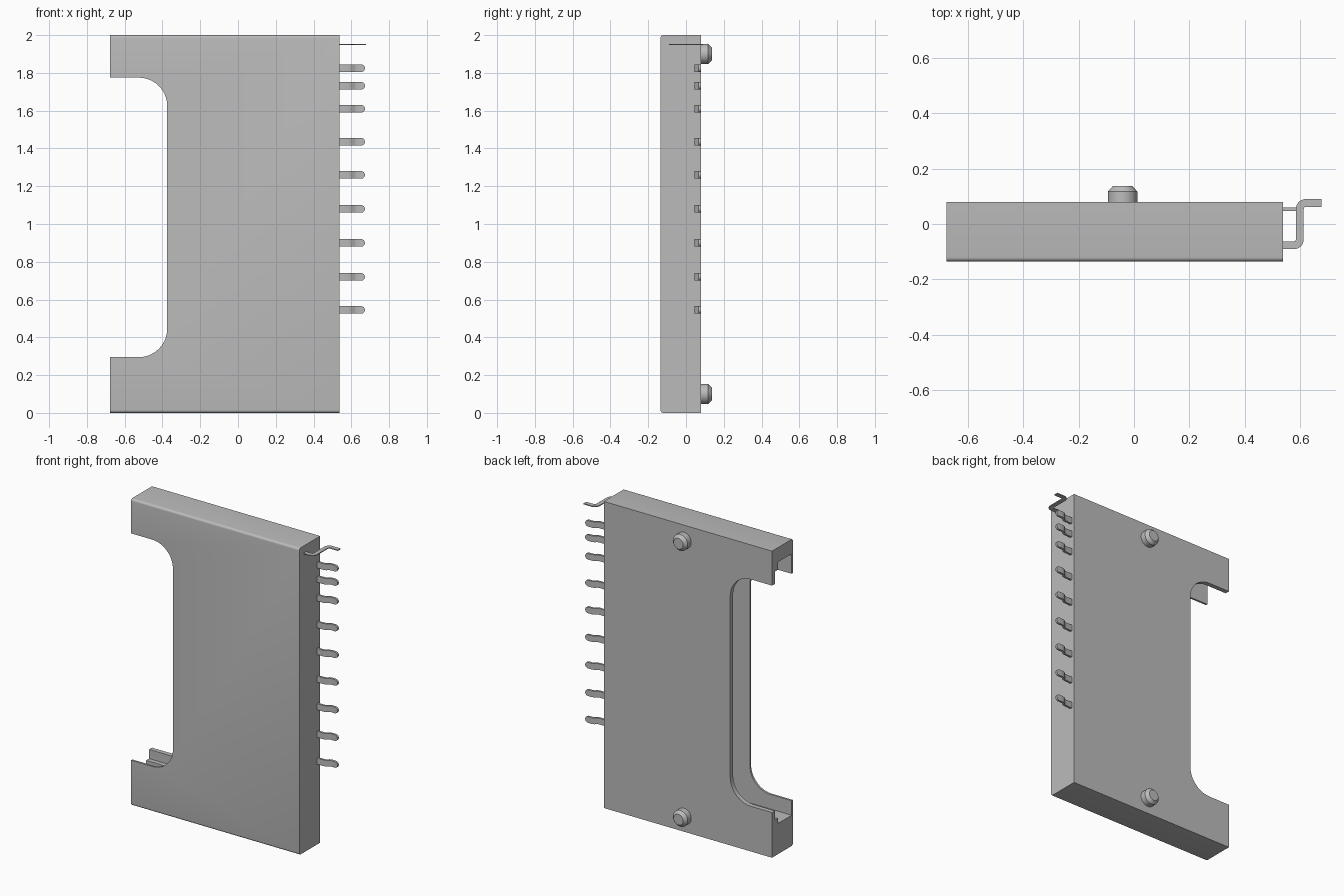
import bpy, bmesh, math
from mathutils import Vector

if "Cube" in bpy.data.objects:
    bpy.data.objects.remove(bpy.data.objects["Cube"])

grey = bpy.data.materials.new("plain grey")
grey.use_nodes = True
COLOUR = (0.5, 0.5, 0.5, 1)
grey.diffuse_color = COLOUR
grey.node_tree.nodes["Principled BSDF"].inputs["Base Color"].default_value = COLOUR

LEFT, RIGHT = -0.677, 0.537
FRONT, BACK = -0.135, 0.08


def finish(name, bm):
    bmesh.ops.recalc_face_normals(bm, faces=bm.faces)
    mesh = bpy.data.meshes.new(name)
    bm.to_mesh(mesh)
    bm.free()
    mesh.materials.append(grey)
    obj = bpy.data.objects.new(name, mesh)
    bpy.context.collection.objects.link(obj)
    return obj


def smooth(obj):
    bpy.ops.object.select_all(action="DESELECT")
    obj.select_set(True)
    bpy.context.view_layer.objects.active = obj
    bpy.ops.object.shade_smooth_by_angle(angle=math.radians(30))


def prism(name, points, shift):
    bm = bmesh.new()
    face = bm.faces.new([bm.verts.new(p) for p in points])
    new = bmesh.ops.extrude_face_region(bm, geom=[face])["geom"]
    verts = [g for g in new if isinstance(g, bmesh.types.BMVert)]
    bmesh.ops.translate(bm, verts=verts, vec=shift)
    return finish(name, bm)


def arc(cx, cy, r, start, end, steps=10):
    angles = [math.radians(start + (end - start) * i / steps) for i in range(steps + 1)]
    return [(cx + r * math.cos(a), cy + r * math.sin(a)) for a in angles]


def cut(obj, cutter):
    mod = obj.modifiers.new("cut", "BOOLEAN")
    mod.operation, mod.solver, mod.object = "DIFFERENCE", "EXACT", cutter
    bpy.context.view_layer.objects.active = obj
    bpy.ops.object.modifier_apply(modifier=mod.name)
    bpy.data.objects.remove(cutter)


def ribbon(name, path, thick, z):
    """Bent strip: path holds x, y and half height; thickness follows the bend."""
    bm = bmesh.new()
    pts = [Vector(p[:2]) for p in path]
    rings = []
    for i, p in enumerate(pts):
        before = (p - pts[i - 1]).normalized() if i else (pts[1] - p).normalized()
        after = (pts[i + 1] - p).normalized() if i + 1 < len(pts) else before
        t = (before + after).normalized()
        n = Vector((-t.y, t.x)) * thick / 2 / max(t.dot(after), 0.5)
        h = path[i][2]
        rings.append([bm.verts.new((p.x + s * n.x, p.y + s * n.y, z + u * h))
                      for s, u in ((-1, -1), (1, -1), (1, 1), (-1, 1))])
    for a, b in zip(rings, rings[1:]):
        for k in range(4):
            bm.faces.new((a[k], a[k - 1], b[k - 1], b[k]))
    bm.faces.new(rings[0])
    bm.faces.new(rings[-1])
    obj = finish(name, bm)
    smooth(obj)


# Housing with rounded front edges
r = 0.015
section = ([(BACK, 0), (BACK, 2)] + arc(FRONT + r, 2 - r, r, 90, 180, 5)
           + arc(FRONT + r, r, r, 180, 270, 5))
housing = prism("housing", [(LEFT, y, z) for y, z in section], (RIGHT - LEFT, 0, 0))

# Stepped card slot, open at the side
slot = [(-0.122, 0.2), (0.02, 0.2), (0.02, 0.235), (0.05, 0.235),
        (0.05, 1.855), (0.02, 1.855), (0.02, 1.905), (-0.122, 1.905)]
cut(housing, prism("slot_cutter", [(LEFT - 0.1, y, z) for y, z in slot], (1.2, 0, 0)))

# Finger notch through both walls
edge, low, high, rad = -0.375, 0.295, 1.775, 0.15
notch = ([(LEFT - 0.1, low)] + arc(edge - rad, low + rad, rad, -90, 0)
         + arc(edge - rad, high - rad, rad, 0, 90) + [(LEFT - 0.1, high)])
cut(housing, prism("notch_cutter", [(x, -0.3, z) for x, z in notch], (0, 0.6, 0)))
smooth(housing)

# Locating pegs with chamfered tips
for label, z in (("lower", 0.1), ("upper", 1.9)):
    bm = bmesh.new()
    rings = [[bm.verts.new((-0.041 + x, y, z + h)) for x, h in arc(0, 0, rr, 0, 348.75, 31)]
             for y, rr in ((0.075, 0.053), (0.117, 0.053), (0.137, 0.035))]
    for a, b in zip(rings, rings[1:]):
        for k in range(len(a)):
            bm.faces.new((a[k], a[k - 1], b[k - 1], b[k]))
    bm.faces.new(rings[0])
    bm.faces.new(rings[-1])
    smooth(finish(label + "_peg", bm))

# Contact pins: gentle step, rounded tip
H, TIP = 0.02, 0.672
contact = [(0.52, 0.053, H), (0.585, 0.053, H), (0.598, 0.057, H),
           (0.612, 0.069, H), (0.625, 0.073, H)]
contact += [(TIP - H + H * math.sin(a), 0.073, H * math.cos(a))
            for a in [math.radians(d) for d in (0, 20, 40, 60, 78)]]
for i, z in enumerate((0.545, 0.72, 0.9, 1.08, 1.26, 1.435, 1.61, 1.732, 1.825)):
    ribbon("contact_pin_%d" % (i + 1), contact, 0.014, z)

# Thin switch lead with a deep bend
bend = 0.022
lead = ([(0.52, -0.077)] + arc(0.598 - bend, -0.077 + bend, bend, -90, 0, 6)
        + arc(0.598 + bend, 0.076 - bend, bend, 180, 90, 6) + [(0.677, 0.076)])
ribbon("switch_lead", [(x, y, 0.003) for x, y in lead], 0.028, 1.95)
